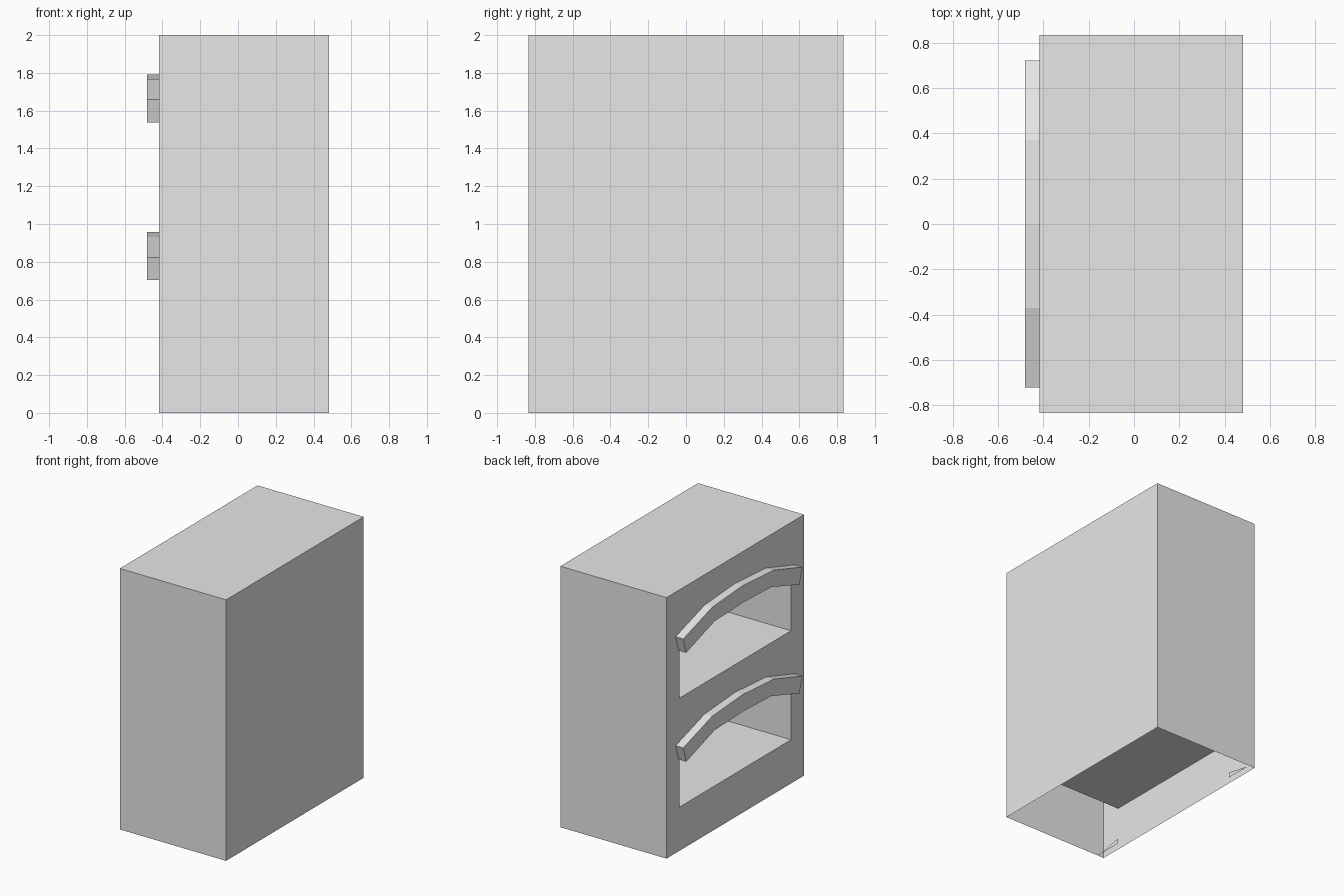
import bpy
import bmesh

cube = bpy.data.objects.get("Cube")
if cube:
    bpy.data.objects.remove(cube, do_unlink=True)

# Single plain material
grey = bpy.data.materials.new("plain_grey")
grey.use_nodes = True
colour = (0.8, 0.8, 0.8, 1)
grey.diffuse_color = colour
grey.node_tree.nodes["Principled BSDF"].inputs["Base Color"].default_value = colour

X_FACE, X_BACK, HALF_Y, HEIGHT = -0.418, 0.482, 0.833, 2.0
TRIM_X, POCKET_BACK = -0.482, 0.33
LEVELS = (0, 0.835)


def mirrored(half):
    """Complete a (y, z) outline that runs from the +y end to the centre."""
    return half + [(-y, z) for y, z in reversed(half) if y > 0]


def make_prism(name, outline, x0, x1):
    """Extrude a (y, z) outline along x; equal x values give a flat plate."""
    bm = bmesh.new()
    face = bm.faces.new([bm.verts.new((x0, y, z)) for y, z in outline])
    if x1 != x0:
        result = bmesh.ops.extrude_face_region(bm, geom=[face])
        for v in result["geom"]:
            if isinstance(v, bmesh.types.BMVert):
                v.co.x = x1
    bmesh.ops.recalc_face_normals(bm, faces=bm.faces)
    mesh = bpy.data.meshes.new(name)
    bm.to_mesh(mesh)
    bm.free()
    mesh.materials.append(grey)
    obj = bpy.data.objects.new(name, mesh)
    bpy.context.collection.objects.link(obj)
    return obj


# Arch outlines for the lower level
outer = mirrored([(0.722, 0.823), (0.37, 0.932), (0, 0.957)])
inner = mirrored([(0.685, 0.703), (0.345, 0.813), (0, 0.825)])
opening = mirrored([(0.675, 0.335), (0.675, 0.706), (0.345, 0.813), (0, 0.825)])

# Cabinet body with two arched compartments
body = make_prism("cabinet_body", [(-HALF_Y, 0), (HALF_Y, 0),
                                   (HALF_Y, HEIGHT), (-HALF_Y, HEIGHT)], X_FACE, X_BACK)
bpy.context.view_layer.objects.active = body
for lift in LEVELS:
    cutter = make_prism("compartment_cutter", [(y, z + lift) for y, z in opening],
                        X_FACE - 0.2, POCKET_BACK)
    cutter.hide_render = True
    mod = body.modifiers.new("compartment", "BOOLEAN")
    mod.operation = "DIFFERENCE"
    mod.solver = "EXACT"
    mod.object = cutter
    bpy.ops.object.modifier_apply(modifier=mod.name)
    bpy.data.objects.remove(cutter, do_unlink=True)

# Open underside
bm = bmesh.new()
bm.from_mesh(body.data)
under = [f for f in bm.faces if f.calc_center_median().z < 0.001]
bmesh.ops.delete(bm, geom=under, context="FACES")
bm.to_mesh(body.data)
bm.free()

# Arched trims over the compartments
for name, lift in zip(("lower_arch_trim", "upper_arch_trim"), LEVELS):
    band = [(y, z + lift) for y, z in outer + inner[::-1]]
    make_prism(name, band, TRIM_X, X_FACE)

# Small triangular gussets inside the base
for name, side in (("back_gusset", 1), ("front_gusset", -1)):
    make_prism(name, [(side * 0.82, 0), (side * 0.612, 0), (side * 0.612, 0.04)],
               -0.365, -0.365)
